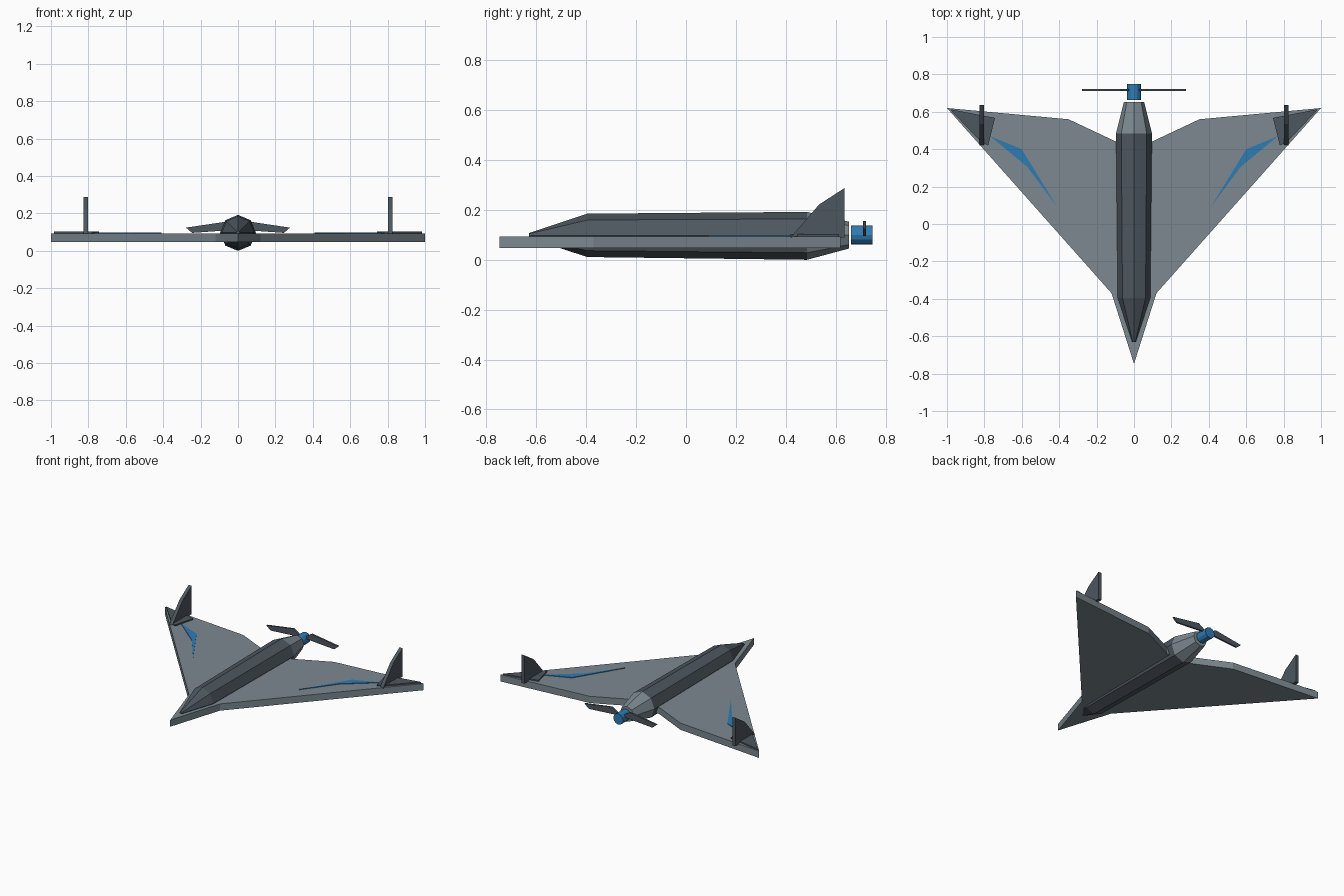
import bpy, bmesh, math
from mathutils import Vector

if "Cube" in bpy.data.objects:
    bpy.data.objects.remove(bpy.data.objects["Cube"])


def material(name, rgb):
    m = bpy.data.materials.new(name)
    m.diffuse_color = (*rgb, 1)
    m.use_nodes = True
    m.node_tree.nodes["Principled BSDF"].inputs["Base Color"].default_value = m.diffuse_color
    return m


LIGHT = material("light_grey", (0.20, 0.25, 0.28))
DARK = material("dark_grey", (0.075, 0.095, 0.115))
BLUE = material("blue", (0.03, 0.20, 0.45))


def make_object(name, bm, mats, mirror=False):
    bmesh.ops.recalc_face_normals(bm, faces=bm.faces)
    mesh = bpy.data.meshes.new(name)
    bm.to_mesh(mesh)
    bm.free()
    for m in mats:
        mesh.materials.append(m)
    ob = bpy.data.objects.new(name, mesh)
    bpy.context.collection.objects.link(ob)
    if mirror:
        ob.modifiers.new("mirror", 'MIRROR').use_mirror_merge = False
    return ob


def slab(name, points, depth, mat, mirror=False):
    """Flat outline pushed along the depth vector."""
    bm = bmesh.new()
    face = bm.faces.new([bm.verts.new(p) for p in points])
    out = bmesh.ops.extrude_face_region(bm, geom=[face], use_keep_orig=True)
    moved = [v for v in out["geom"] if isinstance(v, bmesh.types.BMVert)]
    bmesh.ops.translate(bm, verts=moved, vec=Vector(depth))
    return make_object(name, bm, [mat], mirror)


def loft(name, sections, sides, mats, last_mat=0):
    """Rings of (y, radius, z) along the y axis, closed at both ends."""
    bm = bmesh.new()
    rings = []
    for y, r, z in sections:
        angles = [2 * math.pi * i / sides for i in range(sides)]
        rings.append([bm.verts.new((r * math.sin(a), y, z + r * math.cos(a))) for a in angles])
    for k, (a, b) in enumerate(zip(rings, rings[1:])):
        for i in range(sides):
            j = (i + 1) % sides
            f = bm.faces.new((a[i], a[j], b[j], b[i]))
            f.material_index = last_mat if k == len(rings) - 2 else 0
    bm.faces.new(rings[0])
    bm.faces.new(rings[-1]).material_index = last_mat
    return make_object(name, bm, mats)


# Delta wing
half = [(0.12, -0.37), (1.0, 0.62), (0.35, 0.56), (0.095, 0.44)]
outline = [(0, -0.748)] + half + [(-x, y) for x, y in reversed(half)]
slab("wing", [(x, y, 0.047) for x, y in outline], (0, 0, 0.047), LIGHT)

# Octagonal fuselage with a light tail cone
loft("fuselage", [(-0.63, 0.01, 0.097), (-0.395, 0.087, 0.098),
                  (0.485, 0.096, 0.096), (0.653, 0.054, 0.099)], 8, [DARK, LIGHT], 1)

# Propeller hub and blades
loft("propeller_hub", [(0.662, 0.038, 0.1), (0.748, 0.038, 0.1)], 12, [BLUE])
blade = [(0.02, 0.112), (0.03, 0.13), (0.07, 0.155), (0.278, 0.124), (0.245, 0.096)]
slab("propeller_blades", [(x, 0.71, z) for x, z in blade], (0, 0.012, 0), DARK, True)

# Upright fins
fin = [(0.42, 0.09), (0.534, 0.222), (0.636, 0.288), (0.636, 0.09)]
slab("fins", [(0.803, y, z) for y, z in fin], (0.024, 0, 0), DARK, True)

# Dark wing tip plates under the fins
plate = [(0.78, 0.42), (0.985, 0.614), (0.743, 0.567)]
plate.insert(1, (0.815, 0.435))
slab("wing_tip_plates", [(x, y, 0.09) for x, y in plate], (0, 0, 0.013), DARK, True)

# Blue wing stripes
stripe = [(0.41, 0.09), (0.57, 0.305), (0.77, 0.47), (0.60, 0.40)]
slab("wing_stripes", [(x, y, 0.09) for x, y in stripe], (0, 0, 0.008), BLUE, True)
